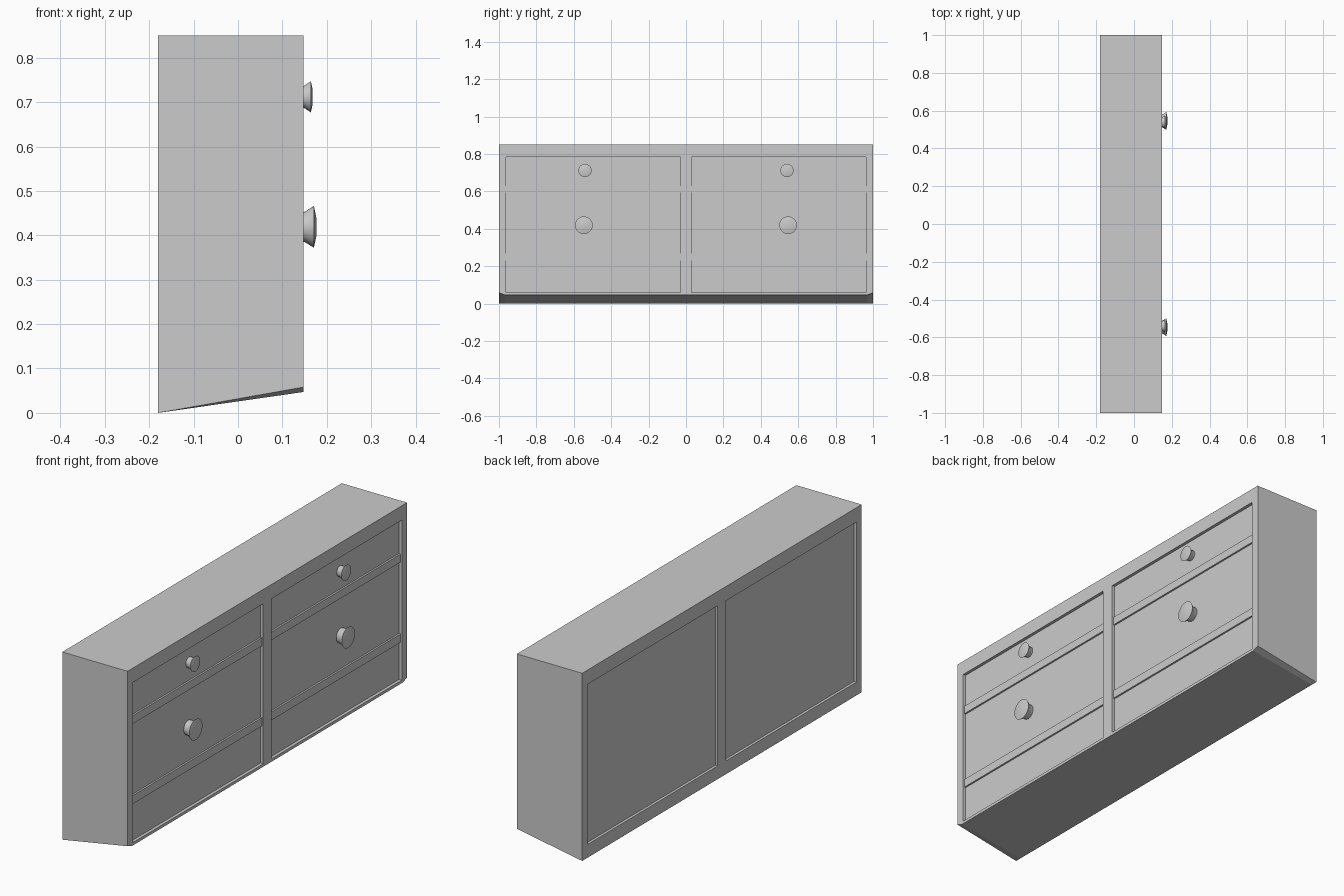
import bpy, bmesh
from math import cos, sin, tau

if "Cube" in bpy.data.objects:
    bpy.data.objects.remove(bpy.data.objects["Cube"])

BACK, FRONT, TOP = -0.18, 0.147, 0.85


def make_object(name, bm):
    bmesh.ops.recalc_face_normals(bm, faces=bm.faces)
    mesh = bpy.data.meshes.new(name)
    bm.to_mesh(mesh)
    bm.free()
    ob = bpy.data.objects.new(name, mesh)
    bpy.context.collection.objects.link(ob)
    return ob


def box(name, x0, x1, y0, y1, z0, z1):
    bm = bmesh.new()
    bmesh.ops.create_cube(bm, size=1)
    for v in bm.verts:
        v.co = ((x0 + x1) / 2 + v.co.x * (x1 - x0),
                (y0 + y1) / 2 + v.co.y * (y1 - y0),
                (z0 + z1) / 2 + v.co.z * (z1 - z0))
    return make_object(name, bm)


def loft(name, rings):
    """Skin between equal-length rings of points and cap both ends."""
    bm = bmesh.new()
    loops = [[bm.verts.new(p) for p in ring] for ring in rings]
    n = len(loops[0])
    for a, b in zip(loops, loops[1:]):
        for i in range(n):
            j = (i + 1) % n
            bm.faces.new((a[i], a[j], b[j], b[i]))
    bm.faces.new(loops[0])
    bm.faces.new(loops[-1])
    return make_object(name, bm)


def knob(name, y, z, profile, sides=32):
    rings = [[(x, y + r * cos(tau * i / sides), z + r * sin(tau * i / sides))
              for i in range(sides)] for x, r in profile]
    ob = loft(name, rings)
    bpy.ops.object.select_all(action='DESELECT')
    ob.select_set(True)
    bpy.context.view_layer.objects.active = ob
    bpy.ops.object.shade_smooth_by_angle(angle=0.6)


# Cabinet carcass: sloping underside, lower front corners slightly clipped
def section(y, front_z):
    return [(BACK, y, 0), (FRONT, y, front_z), (FRONT, y, TOP), (BACK, y, TOP)]


body = loft("cabinet_body", [section(-1, 0.058), section(-0.97, 0.047),
                             section(0.97, 0.047), section(1, 0.058)])

# Shallow recesses in front and back
for side, word in ((-1, "left"), (1, "right")):
    y0, y1 = sorted((side * 0.03, side * 0.963))
    for face, x0, x1 in (("front", FRONT - 0.014, FRONT + 0.1),
                         ("back", BACK - 0.1, BACK + 0.012)):
        cutter = box(f"{word}_{face}_recess_cutter", x0, x1, y0, y1, 0.06, 0.785)
        cutter.hide_render = True
        cutter.hide_set(True)
        mod = body.modifiers.new("recess", 'BOOLEAN')
        mod.operation = 'DIFFERENCE'
        mod.solver = 'EXACT'
        mod.object = cutter

    # Rails dividing the drawers
    for label, z0, z1 in (("upper", 0.593, 0.63), ("lower", 0.23, 0.268)):
        box(f"{word}_{label}_rail", FRONT - 0.02, FRONT - 0.006,
            y0 - 0.005, y1 + 0.005, z0, z1)

    # Flared drawer knobs, small above and large below
    knob(f"{word}_small_knob", side * 0.54, 0.712,
         [(0.125, 0.023), (0.149, 0.025), (0.164, 0.035), (0.168, 0.018)])
    knob(f"{word}_large_knob", side * 0.546, 0.419,
         [(0.125, 0.032), (0.15, 0.034), (0.171, 0.047), (0.177, 0.018)])
